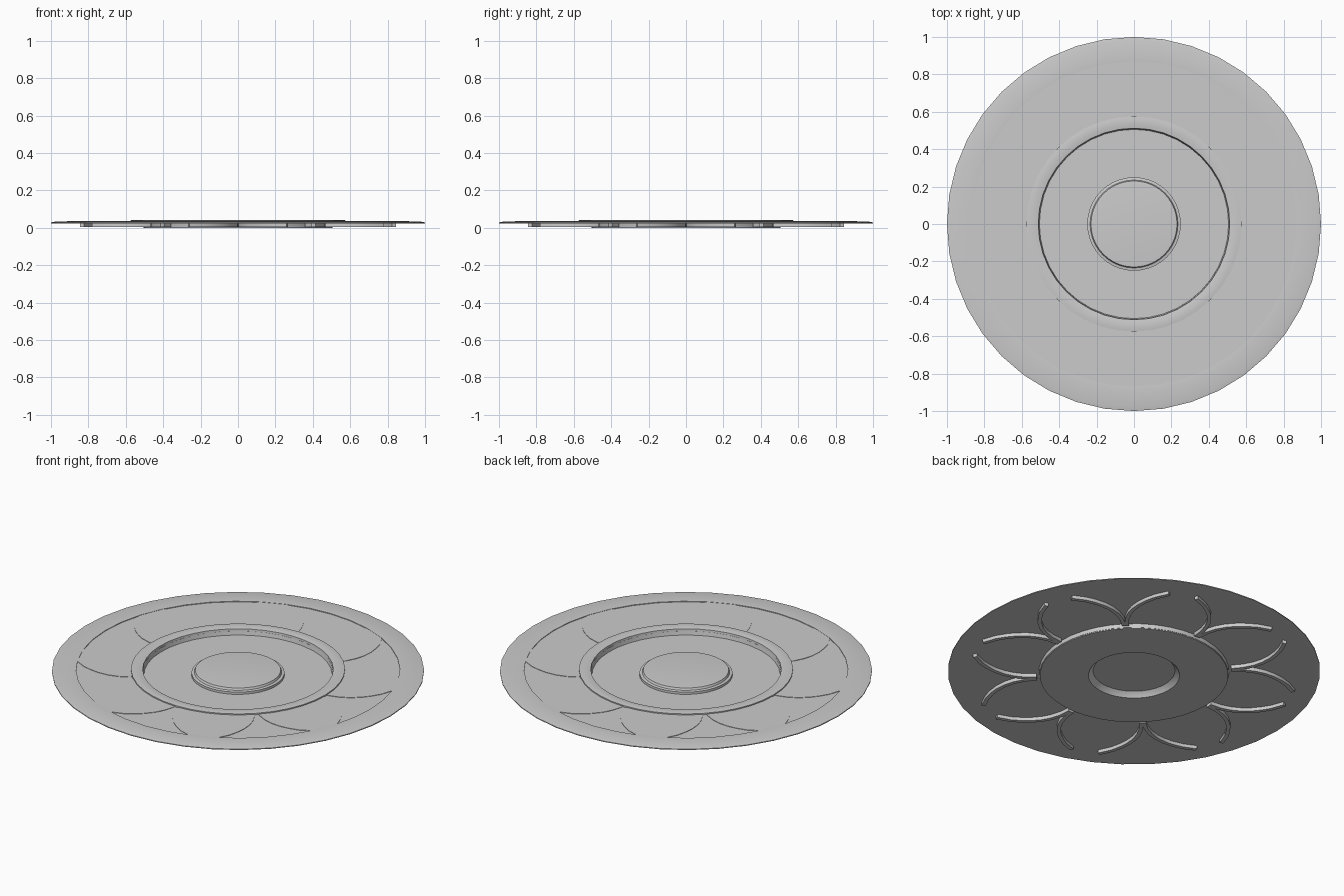
import bpy, bmesh
from math import cos, sin, radians, hypot, pi

old = bpy.data.objects.get("Cube")
if old:
    bpy.data.objects.remove(old, do_unlink=True)

SIDES = 40
PETALS = 8

grey = bpy.data.materials.new("light_grey")
grey.use_nodes = True
colour = (0.6, 0.6, 0.6, 1)
grey.diffuse_color = colour
grey.node_tree.nodes["Principled BSDF"].inputs["Base Color"].default_value = colour


def finish(bm, name):
    bmesh.ops.recalc_face_normals(bm, faces=bm.faces)
    mesh = bpy.data.meshes.new(name)
    bm.to_mesh(mesh)
    bm.free()
    mesh.materials.append(grey)
    obj = bpy.data.objects.new(name, mesh)
    bpy.context.collection.objects.link(obj)
    bpy.ops.object.select_all(action='DESELECT')
    obj.select_set(True)
    bpy.context.view_layer.objects.active = obj
    bpy.ops.object.shade_smooth_by_angle(angle=radians(25))
    return obj


def lathe(name, profile):
    """Spin a profile that starts and ends on the z axis."""
    bm = bmesh.new()
    verts = [bm.verts.new((r, 0, z)) for r, z in profile]
    edges = [bm.edges.new(pair) for pair in zip(verts, verts[1:])]
    bmesh.ops.spin(bm, geom=verts + edges, cent=(0, 0, 0), axis=(0, 0, 1),
                   angle=2 * pi, steps=SIDES, use_duplicate=False)
    bmesh.ops.remove_doubles(bm, verts=bm.verts, dist=0.0002)
    return finish(bm, name)


def prism(bm, outline, low, high):
    """Add an extruded flat outline."""
    face = bm.faces.new([bm.verts.new((x, y, low)) for x, y in outline])
    new = bmesh.ops.extrude_face_region(bm, geom=[face])["geom"]
    bmesh.ops.translate(bm, vec=(0, 0, high - low),
                        verts=[v for v in new if isinstance(v, bmesh.types.BMVert)])


def polar(radius, degrees):
    return radius * cos(radians(degrees)), radius * sin(radians(degrees))


# Plate body: boss, sunken well, raised ring, decorated band and outer rim
top = [(0, .035), (.21, .035), (.23, .033), (.235, .021), (.25, .018), (.25, .004),
       (.508, .004), (.512, .038), (.535, .042), (.56, .042), (.575, .040), (.575, .031),
       (.87, .031), (.87, .035), (.89, .036), (.98, .033), (1, .029)]
under = [(1, .024), (.95, .023), (.87, .024), (.575, .026), (.51, .026), (.505, 0),
         (.245, 0), (.235, .015), (.22, .028), (0, .028)]
lathe("plate_body", top + under)

# Petal side curve as radius and angle away from the petal root
curve = [(.525, .8), (.59, 1.3), (.65, 2.8), (.70, 4.8), (.75, 7.5),
         (.79, 10.2), (.83, 13.2), (.875, 17.5)]


def ribbon(points, width):
    """Outline of a strip of even width along a path."""
    left, right = [], []
    for i, (x, y) in enumerate(points):
        ax, ay = points[max(i - 1, 0)]
        bx, by = points[min(i + 1, len(points) - 1)]
        length = hypot(bx - ax, by - ay)
        nx, ny = (ay - by) / length * width / 2, (bx - ax) / length * width / 2
        left.append((x + nx, y + ny))
        right.append((x - nx, y - ny))
    return left + right[::-1]


# Curved support ribs under the band
ribs = bmesh.new()
for i in range(PETALS):
    for side in (-1, 1):
        path = [polar(r, i * 360 / PETALS + side * a) for r, a in curve]
        prism(ribs, ribbon(path, .022), .005, .027)
finish(ribs, "support_ribs")

# Low raised petals on top of the band
petals = bmesh.new()
step = 360 / PETALS
side_curve = [(.57, 1.2)] + curve[1:-1] + [(.872, 17.5)]
for i in range(PETALS):
    first = [polar(r, i * step + a) for r, a in side_curve]
    second = [polar(r, (i + 1) * step - a) for r, a in side_curve]
    root = [polar(.57, (i + k / 5) * step) for k in range(4, 0, -1)]
    prism(petals, first + second[::-1] + root, .0305, .0335)
finish(petals, "petal_panels")
